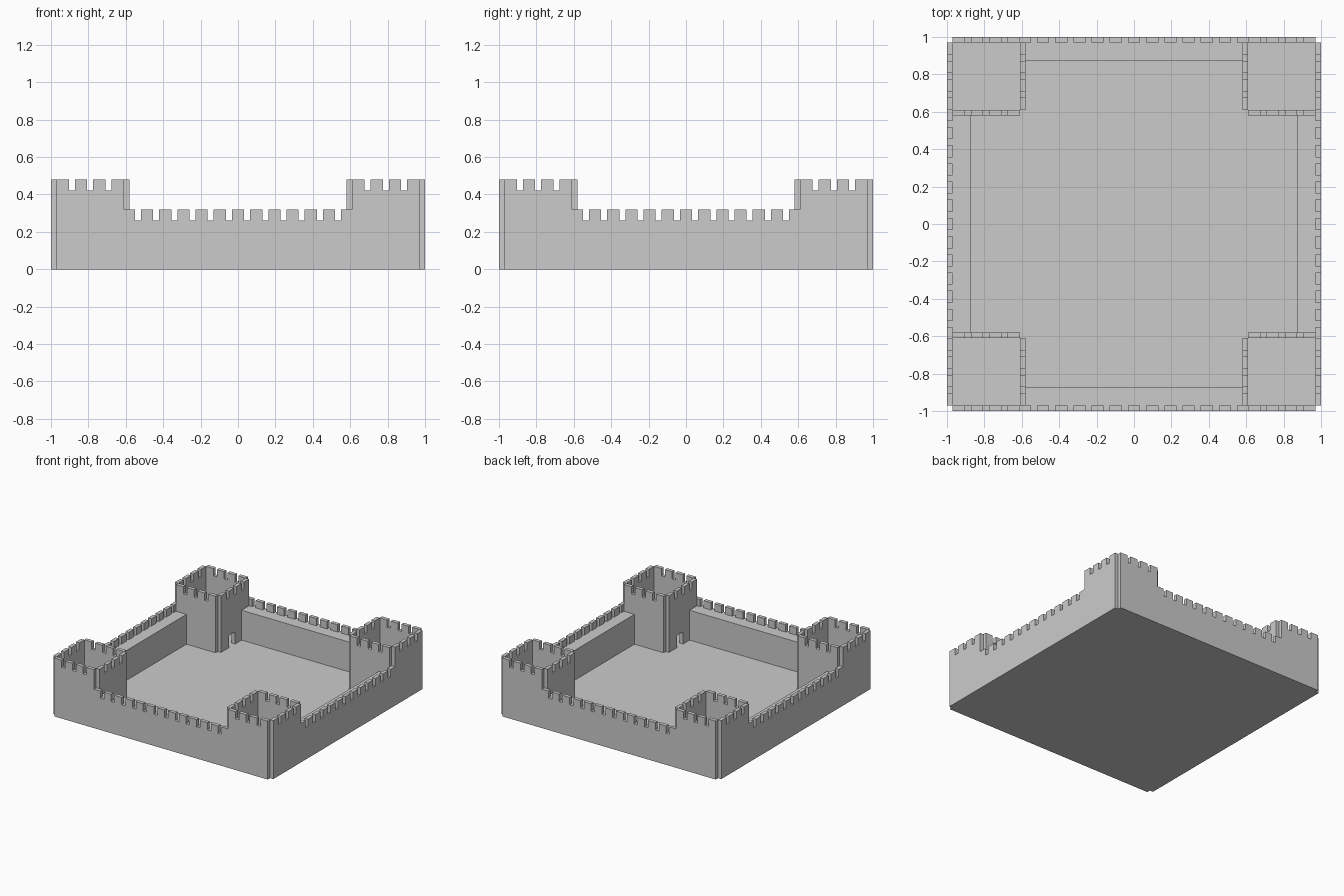
import bpy, bmesh, math
from mathutils import Matrix

if "Cube" in bpy.data.objects:
    bpy.data.objects.remove(bpy.data.objects["Cube"])

FLOOR, WALL, WALL_TOP, TOWER, TOWER_TOP = 0.015, 0.26, 0.32, 0.42, 0.48
T, IN, OUT = 0.03, 0.61, 0.97       # panel thickness, tower panel extents
PITCH, GAP = 0.0973, 0.032          # crenel spacing and width


def prism(name, profile, place, depth):
    """Extrude a (u, z) profile by depth along +v; place maps it into the model."""
    bm = bmesh.new()
    face = bm.faces.new([bm.verts.new((u, 0, z)) for u, z in profile])
    ext = bmesh.ops.extrude_face_region(bm, geom=[face])
    bmesh.ops.translate(bm, vec=(0, depth, 0),
                        verts=[v for v in ext["geom"] if isinstance(v, bmesh.types.BMVert)])
    bmesh.ops.transform(bm, matrix=place, verts=bm.verts)
    bmesh.ops.recalc_face_normals(bm, faces=bm.faces)
    mesh = bpy.data.meshes.new(name)
    bm.to_mesh(mesh)
    bm.free()
    obj = bpy.data.objects.new(name, mesh)
    bpy.context.collection.objects.link(obj)
    return obj


def crenels(u0, u1, top, low, count):
    """Battlement outline from u0 to u1 with evenly spaced centred gaps."""
    mid = (u0 + u1) / 2
    pts = [(u0, top)]
    for i in range(count):
        c = mid + (i - (count - 1) / 2) * PITCH
        a, b = c - GAP / 2, c + GAP / 2
        pts += [(a, top), (a, low), (b, low), (b, top)]
    return pts + [(u1, top)]


def box(u0, u1, z0, z1):
    return [(u0, z0), (u1, z0), (u1, z1), (u0, z1)]


# court floor
prism("floor", box(-OUT, OUT, 0, FLOOR), Matrix.Translation((0, -OUT, 0)), 2 * OUT)

for i, side in enumerate(("front", "right", "back", "left")):
    turn = Matrix.Rotation(i * math.pi / 2, 4, 'Z')

    # outer face: tower, curtain wall, tower in one stepped outline
    outline = ([(OUT, 0), (-OUT, 0)]
               + crenels(-OUT, -IN, TOWER_TOP, TOWER, 3)
               + crenels(-IN, IN, WALL_TOP, WALL, 12)
               + crenels(IN, OUT, TOWER_TOP, TOWER, 3))
    prism(side + "_outer_wall", outline, turn @ Matrix.Translation((0, -1, 0)), T)

    # wall walk behind the parapet
    prism(side + "_wall_walk", box(-0.58, 0.58, FLOOR, WALL),
          turn @ Matrix.Translation((0, -OUT, 0)), OUT - 0.875)

    # tower panel facing the court, with a doorway
    door = [(-0.71, FLOOR), (-0.71, 0.115), (-0.79, 0.115), (-0.79, FLOOR)]
    panel = [(-IN, FLOOR)] + door + [(-OUT, FLOOR)] + crenels(-OUT, -IN, TOWER_TOP, TOWER, 3)
    prism(side + "_tower_door_panel", panel, turn @ Matrix.Translation((0, -IN, 0)), T)

    # tower panel closing the end of the curtain wall
    panel = [(-IN, FLOOR), (-OUT, FLOOR)] + crenels(-OUT, -IN, TOWER_TOP, TOWER, 3)
    prism(side + "_tower_side_panel", panel,
          turn @ Matrix.Translation((-0.58, 0, 0)) @ Matrix.Rotation(math.pi / 2, 4, 'Z'), T)
